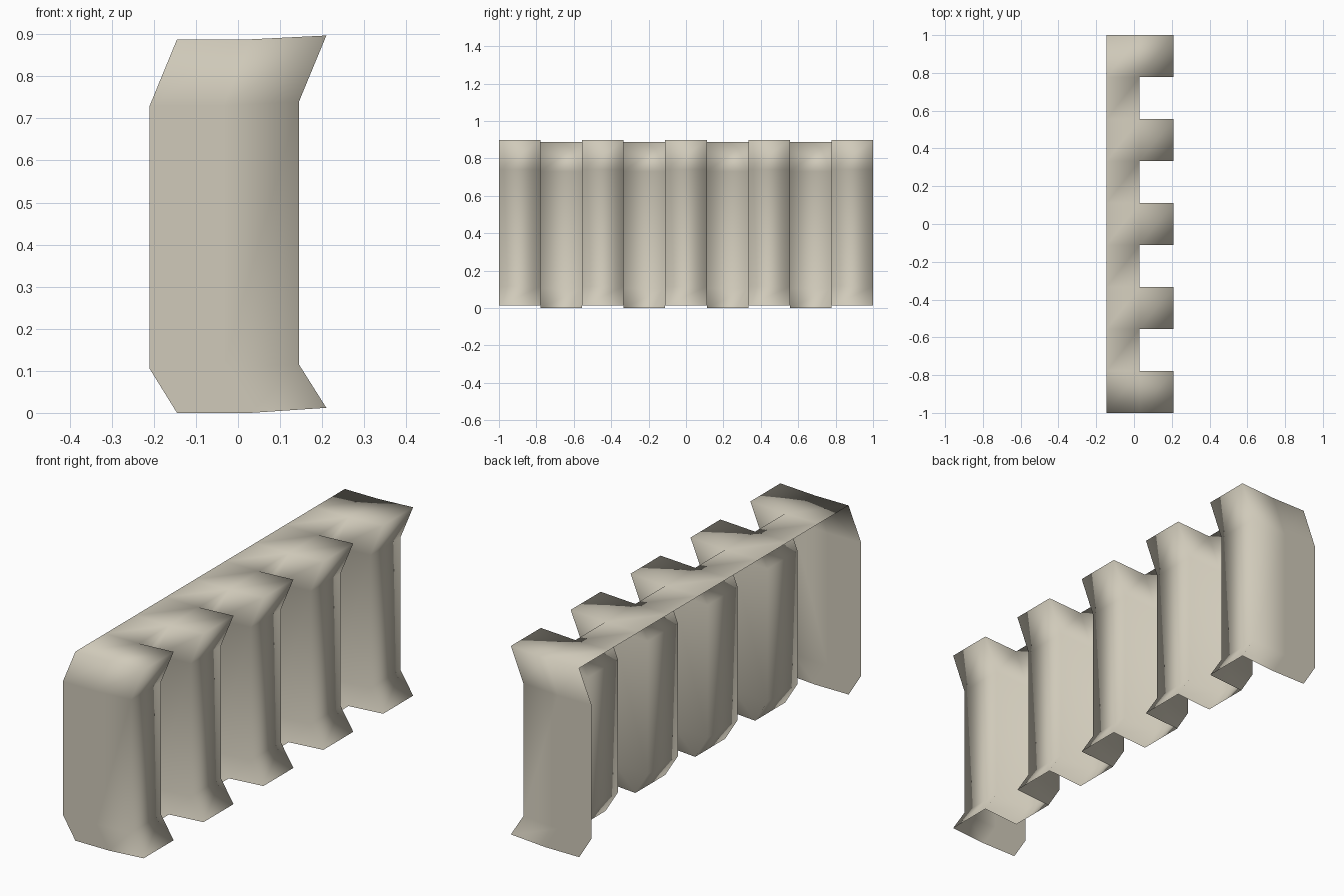
import bpy, bmesh

if "Cube" in bpy.data.objects:
    bpy.data.objects.remove(bpy.data.objects["Cube"])

# Vertical profiles (x, z) from bottom to top: open back, recessed bay, projecting rib
BACK = [(-0.145, 0.0), (-0.21, 0.105), (-0.21, 0.73), (-0.145, 0.888)]
BAY = [(0.03, 0.0), (-0.035, 0.105), (-0.035, 0.73), (0.03, 0.888)]
RIB = [(0.21, 0.012), (0.145, 0.115), (0.145, 0.74), (0.21, 0.897)]
SECTIONS = 9
stations = [-1 + 2 * i / SECTIONS for i in range(SECTIONS + 1)]

bm = bmesh.new()
cols = {}


def column(kind, i):
    """Shared vertical column of vertices for one profile at one y station."""
    if (kind, i) not in cols:
        profile = {"back": BACK, "bay": BAY, "rib": RIB}[kind]
        cols[kind, i] = [bm.verts.new((x, stations[i], z)) for x, z in profile]
    return cols[kind, i]


# Pleated wall: end cap, alternating ribs and bays, end cap (back and underside open)
path = [("back", 0), ("bay", 0)]
for i in range(0, SECTIONS, 2):
    if i:
        path.append(("bay", i))
    path += [("rib", i), ("rib", i + 1), ("bay", i + 1)]
path.append(("back", SECTIONS))

for a, b in zip(path, path[1:]):
    ca, cb = column(*a), column(*b)
    for r in range(3):
        bm.faces.new((ca[r], cb[r], cb[r + 1], ca[r + 1]))

# Top cover: continuous back strip plus a cover for each rib
back_top = [bm.verts.new((BACK[3][0], stations[i], BACK[3][1])) if 0 < i < SECTIONS
            else column("back", i)[3] for i in range(SECTIONS + 1)]
for i in range(SECTIONS):
    b0, b1 = column("bay", i)[3], column("bay", i + 1)[3]
    bm.faces.new((back_top[i], b0, b1, back_top[i + 1]))
    if i % 2 == 0:
        bm.faces.new((b0, column("rib", i)[3], column("rib", i + 1)[3], b1))

for f in bm.faces:
    f.smooth = True

mesh = bpy.data.meshes.new("pleated_wall")
bm.to_mesh(mesh)
bm.free()

stone = bpy.data.materials.new("warm grey")
stone.diffuse_color = (0.63, 0.59, 0.49, 1)
stone.use_nodes = True
stone.node_tree.nodes["Principled BSDF"].inputs["Base Color"].default_value = stone.diffuse_color
mesh.materials.append(stone)

wall = bpy.data.objects.new("pleated_wall", mesh)
bpy.context.collection.objects.link(wall)
